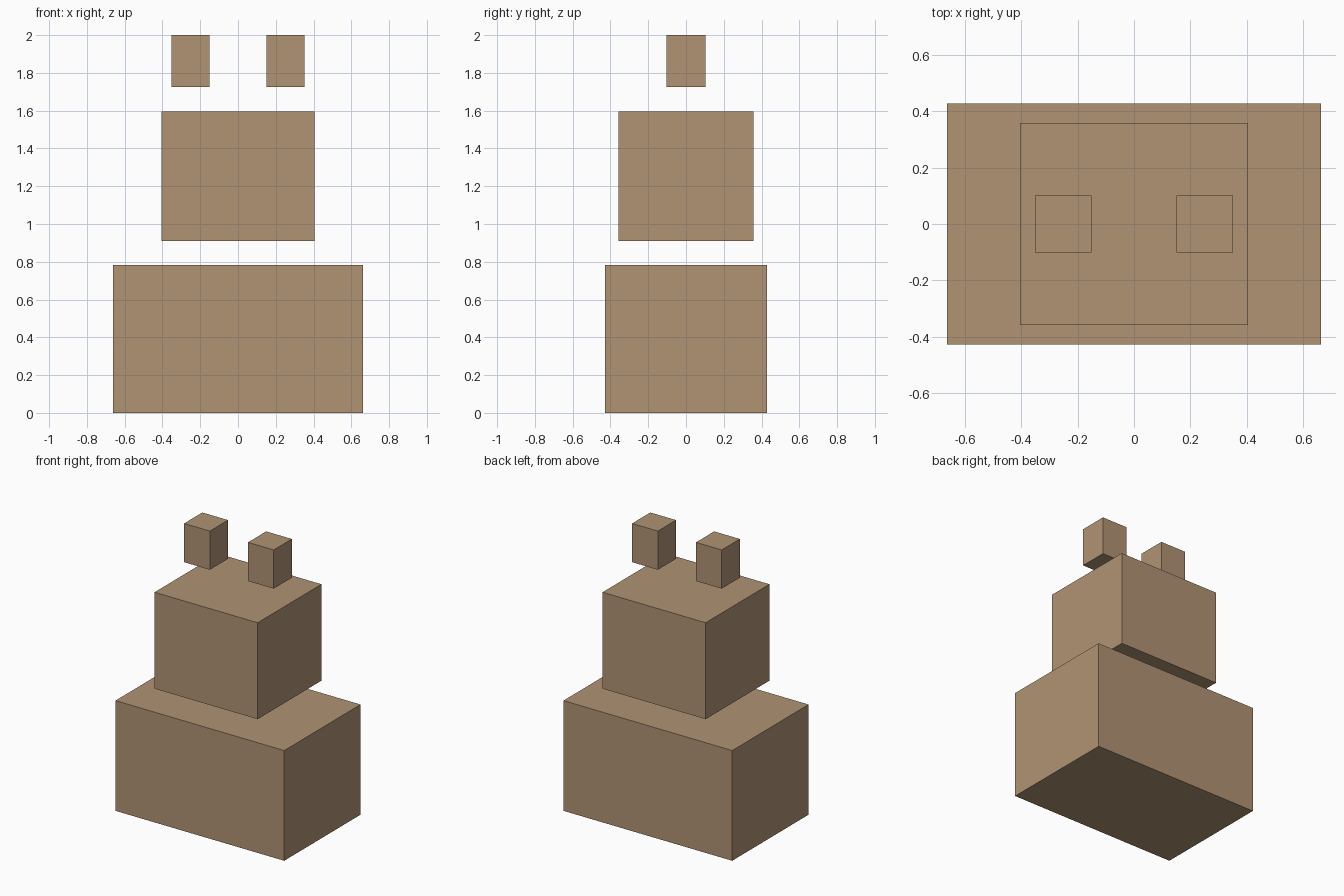
import bpy

if "Cube" in bpy.data.objects:
    bpy.data.objects.remove(bpy.data.objects["Cube"])


def material(name, colour):
    mat = bpy.data.materials.new(name)
    mat.diffuse_color = colour
    mat.use_nodes = True
    mat.node_tree.nodes["Principled BSDF"].inputs["Base Color"].default_value = mat.diffuse_color
    return mat


def box(name, mat, x, y, z):
    """Box spanning the (min, max) ranges on each axis."""
    spans = (x, y, z)
    bpy.ops.mesh.primitive_cube_add(size=1, location=[(a + b) / 2 for a, b in spans])
    ob = bpy.context.object
    ob.name = name
    ob.scale = [b - a for a, b in spans]
    bpy.ops.object.transform_apply(location=False, rotation=False, scale=True)
    ob.data.materials.append(mat)
    return ob


fur = material("brown_fur", (0.434, 0.292, 0.174, 1))
dark = material("dark_eye", (0.02, 0.02, 0.02, 1))

# Body and floating head
box("body", fur, (-0.663, 0.663), (-0.428, 0.428), (0, 0.783))
box("head", fur, (-0.405, 0.405), (-0.358, 0.358), (0.91, 1.595))

# Paired ears, and eyes sunk just behind the face
for side, s in (("left", -1), ("right", 1)):
    ear_x = sorted((s * 0.15, s * 0.352))
    eye_x = sorted((s * 0.15, s * 0.25))
    box(side + "_ear", fur, ear_x, (-0.102, 0.102), (1.725, 2.0))
    box(side + "_eye", dark, eye_x, (-0.357, -0.34), (1.29, 1.44))
